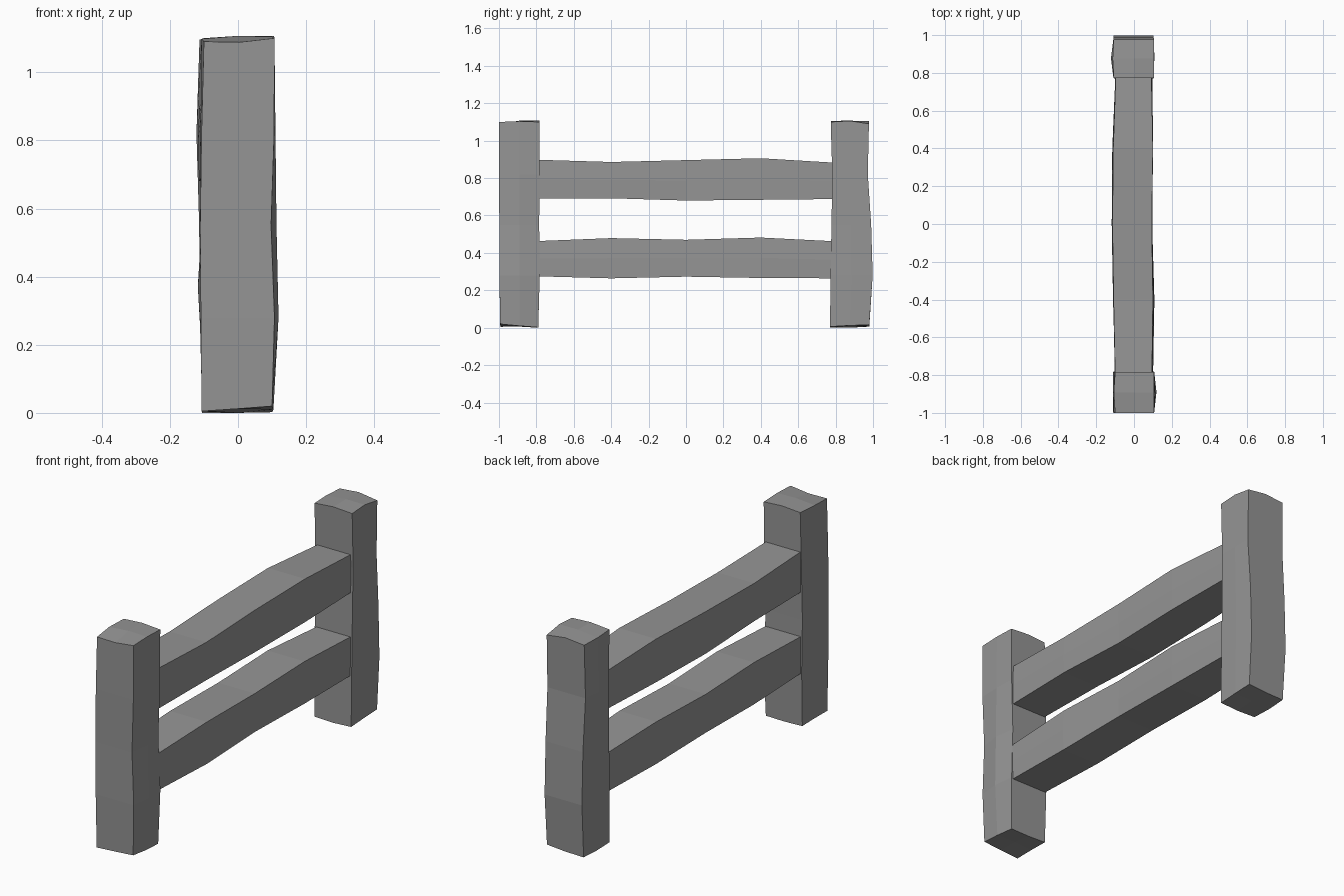
import bpy, bmesh

cube = bpy.data.objects.get("Cube")
if cube:
    bpy.data.objects.remove(cube, do_unlink=True)

# One flat stone-grey colour for the whole fence
grey = bpy.data.materials.new("grey_wood")
grey.use_nodes = True
COLOUR = (0.30, 0.30, 0.30, 1)
grey.diffuse_color = COLOUR
bsdf = grey.node_tree.nodes["Principled BSDF"]
bsdf.inputs["Base Color"].default_value = COLOUR
bsdf.inputs["Roughness"].default_value = 0.9


def timber(name, rows, place, start_tilt, end_tilt):
    """Rough-hewn beam: each row is a station, u range, v range and
    the two bulges in u at the middle of its sides. Tilts shift the
    eight end points and the cap centre along the beam."""
    bm = bmesh.new()
    rings = []
    last = len(rows) - 1
    for i, (s, u0, u1, v0, v1, b0, b1) in enumerate(rows):
        um, vm = (u0 + u1) / 2, (v0 + v1) / 2
        outline = [(u0, v0), (um, v0), (u1, v0), (u1 + b1, vm),
                   (u1, v1), (um, v1), (u0, v1), (u0 - b0, vm), (um, vm)]
        tilt = start_tilt if i == 0 else end_tilt if i == last else [0] * 9
        points = outline if i in (0, last) else outline[:8]
        rings.append([bm.verts.new(place(s + t, u, v))
                      for (u, v), t in zip(points, tilt)])
    # Long sides
    for a, b in zip(rings, rings[1:]):
        for k in range(8):
            n = (k + 1) % 8
            bm.faces.new((a[k], a[n], b[n], b[k]))
    # Uneven ends, four quads around the centre
    for ring in (rings[0], rings[-1]):
        for k in range(0, 8, 2):
            bm.faces.new((ring[(k - 1) % 8], ring[k], ring[k + 1], ring[8]))
    bmesh.ops.recalc_face_normals(bm, faces=bm.faces)
    mesh = bpy.data.meshes.new(name)
    bm.to_mesh(mesh)
    bm.free()
    mesh.materials.append(grey)
    obj = bpy.data.objects.new(name, mesh)
    bpy.context.collection.objects.link(obj)


def upright(s, u, v):
    return (u, v, s)


def lengthwise(s, u, v):
    return (u, s, v)


# Posts: z, x range, y range, side bulges
timber("front_post", [
    (0.00, -.107, .100, -.993, -.790, 0, .004),
    (0.28, -.109, .107, -.998, -.782, 0, .012),
    (0.55, -.111, .097, -.998, -.785, 0, .016),
    (0.82, -.107, .106, -1.00, -.783, .003, .004),
    (1.10, -.100, .107, -1.00, -.783, .007, 0),
], upright, [.005, .012, .020, .010, .002, 0, .004, .006, .012],
    [-.010, -.012, 0, .004, 0, .007, 0, -.002, .007])

timber("back_post", [
    (0.00, -.105, .103, .770, .980, 0, 0),
    (0.28, -.108, .104, .773, .998, .004, .004),
    (0.55, -.108, .104, .778, .990, .006, .003),
    (0.82, -.110, .106, .782, .972, .012, 0),
    (1.10, -.107, .106, .774, .978, .006, 0),
], upright, [.004, 0, .006, .012, .016, .008, .006, 0, .010],
    [-.003, .006, 0, .006, -.010, .004, -.006, -.004, .007])

# Rails: y, x range, z range, side bulges; ends sit inside the posts
FLAT = [0] * 9
timber("upper_rail", [
    (-.80, -.100, .095, .690, .898, 0, .003),
    (-.40, -.108, .100, .692, .886, .003, .004),
    (0.00, -.114, .094, .680, .896, .004, .003),
    (0.40, -.110, .100, .684, .906, .004, 0),
    (0.80, -.096, .092, .688, .882, 0, .003),
], lengthwise, FLAT, FLAT)

timber("lower_rail", [
    (-.80, -.102, .098, .275, .463, 0, .003),
    (-.40, -.106, .104, .264, .479, .003, .004),
    (0.00, -.112, .096, .273, .470, .006, 0),
    (0.40, -.112, .098, .266, .482, .003, .003),
    (0.80, -.098, .094, .264, .462, 0, .003),
], lengthwise, FLAT, FLAT)
